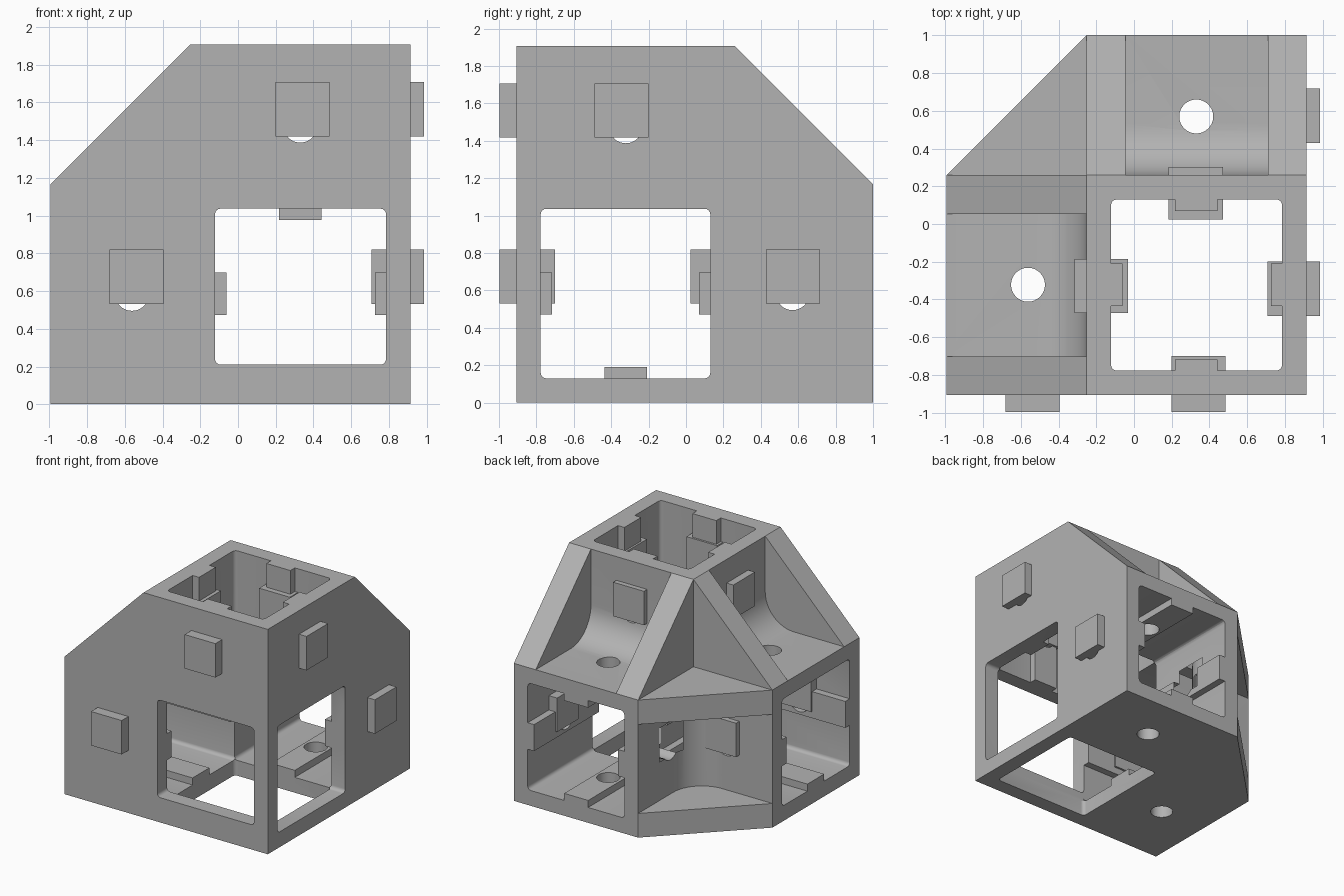
import bpy, bmesh, math
from mathutils import Vector

if "Cube" in bpy.data.objects:
    bpy.data.objects.remove(bpy.data.objects["Cube"])

# Corner frame: a, b, c run along the three arms (-x, +y, +z) from the outer corner
L, W = 1.908, 1.167            # arm length, tube width
LO, HI = 0.13, 1.037           # tunnel walls
MID = 0.585                    # tunnel centre line

grey = bpy.data.materials.new("grey plastic")
grey.diffuse_color = (0.45, 0.45, 0.45, 1)
grey.use_nodes = True
grey.node_tree.nodes["Principled BSDF"].inputs["Base Color"].default_value = grey.diffuse_color


def place(p):
    return Vector((0.915 - p[0], -0.907 + p[1], p[2]))


def prism(name, profile, axis, lo, hi):
    """Extrude a 2D profile along an axis; profile axes follow cyclically."""
    bm = bmesh.new()
    rings = []
    for h in (lo, hi):
        ring = []
        for u, v in profile:
            p = [0, 0, 0]
            p[axis], p[(axis + 1) % 3], p[(axis + 2) % 3] = h, u, v
            ring.append(bm.verts.new(place(p)))
        rings.append(ring)
        bm.faces.new(ring)
    n = len(profile)
    for i in range(n):
        j = (i + 1) % n
        bm.faces.new((rings[0][i], rings[0][j], rings[1][j], rings[1][i]))
    bmesh.ops.recalc_face_normals(bm, faces=bm.faces)
    me = bpy.data.meshes.new(name)
    bm.to_mesh(me)
    bm.free()
    me.materials.append(grey)
    ob = bpy.data.objects.new(name, me)
    bpy.context.collection.objects.link(ob)
    return ob


def box(name, lo, hi):
    return prism(name, [(lo[1], lo[2]), (hi[1], lo[2]), (hi[1], hi[2]), (lo[1], hi[2])],
                 0, lo[0], hi[0])


def rounded(u0, u1, v0, v1, r=0.03, n=4):
    pts = []
    for k, (cu, cv) in enumerate([(u1 - r, v1 - r), (u0 + r, v1 - r),
                                  (u0 + r, v0 + r), (u1 - r, v0 + r)]):
        for i in range(n + 1):
            t = math.pi / 2 * (k + i / n)
            pts.append((cu + r * math.cos(t), cv + r * math.sin(t)))
    return pts


def circle(u, v, r, n=32):
    return [(u + r * math.cos(2 * math.pi * i / n), v + r * math.sin(2 * math.pi * i / n))
            for i in range(n)]


def combine(tool, op):
    mod = body.modifiers.new(op, 'BOOLEAN')
    mod.object, mod.operation, mod.solver = tool, op, 'EXACT'
    bpy.context.view_layer.update()
    dg = bpy.context.evaluated_depsgraph_get()
    new = bpy.data.meshes.new_from_object(body.evaluated_get(dg))
    body.modifiers.clear()
    body.data = new
    bpy.data.objects.remove(tool)


# Body: three gusseted plates sharing one corner
plate = [(0, 0), (L, 0), (L, W), (W, L), (0, L)]
body = prism("corner_connector", plate, 0, 0, W)
for ax in (1, 2):
    combine(prism("plate", plate, ax, 0, W), 'UNION')

# Filleted channels between the gusset ribs
R = 0.27
arc = [(W + R - R * math.sin(t), W + R - R * math.cos(t))
       for t in [math.pi / 2 * i / 12 for i in range(13)]]
channel = [(L + .2, W)] + arc + [(W, L + .2), (L + .2, L + .2)]
for ax in range(3):
    combine(prism("channel", channel, ax, 0.205, 0.96), 'DIFFERENCE')

# Square tunnels through the arms; the front window has a higher sill
for ax in range(3):
    combine(prism("tunnel", rounded(LO, HI, LO, HI), ax, LO if ax == 1 else -.1, L + .1),
            'DIFFERENCE')
combine(prism("front_window", rounded(0.21, HI, LO, HI), 1, -.1, 0.3), 'DIFFERENCE')

# Narrow rails along the tunnel walls of each arm
RH, HW = 0.06, 0.1125
for ax in range(3):
    for wall in ((ax + 1) % 3, (ax + 2) % 3):
        other = 3 - ax - wall
        for w0, w1 in ((LO - .04, LO + RH), (HI - RH, HI + .04)):
            if ax == 0 and wall == 2 and w0 > 0.5:
                continue
            lo, hi = [0] * 3, [0] * 3
            lo[ax], hi[ax] = HI, L
            lo[wall], hi[wall] = w0, w1
            lo[other], hi[other] = MID - HW, MID + HW
            combine(box("rail", lo, hi), 'UNION')

# Round holes through both pairs of walls of every arm
for ax in range(3):
    for d in ((ax + 1) % 3, (ax + 2) % 3):
        c = [MID] * 3
        c[ax] = 1.477
        combine(prism("hole", circle(c[(d + 1) % 3], c[(d + 2) % 3], 0.09), d, -.1, W + .1),
                'DIFFERENCE')

# Square pegs through the walls: (arm axis, arm centre, wall axis, side centre)
S = 0.144
for ax, along, wall, side in ((0, 1.453, 1, 0.675), (1, 1.48, 0, 0.675),
                              (2, 1.563, 1, 0.573), (2, 1.563, 0, 0.563)):
    other = 3 - ax - wall
    outer = -0.09 if wall == 1 else -0.07
    far = (0.93 if wall == 1 else 0.947, 1.21 if wall == 1 else 1.23)
    for k, (w0, w1) in enumerate(((outer, 0.207), far)):
        lo, hi = [0] * 3, [0] * 3
        lo[ax], hi[ax] = along - S, along + S
        lo[wall], hi[wall] = w0, w1
        shift = 0.015 * k if ax == 2 else 0
        lo[other], hi[other] = side - S + shift, side + S + shift
        combine(box("peg", lo, hi), 'UNION')

# Smooth fillets, sharp edges kept
bpy.context.view_layer.objects.active = body
body.select_set(True)
bpy.ops.object.shade_smooth_by_angle(angle=math.radians(30))
